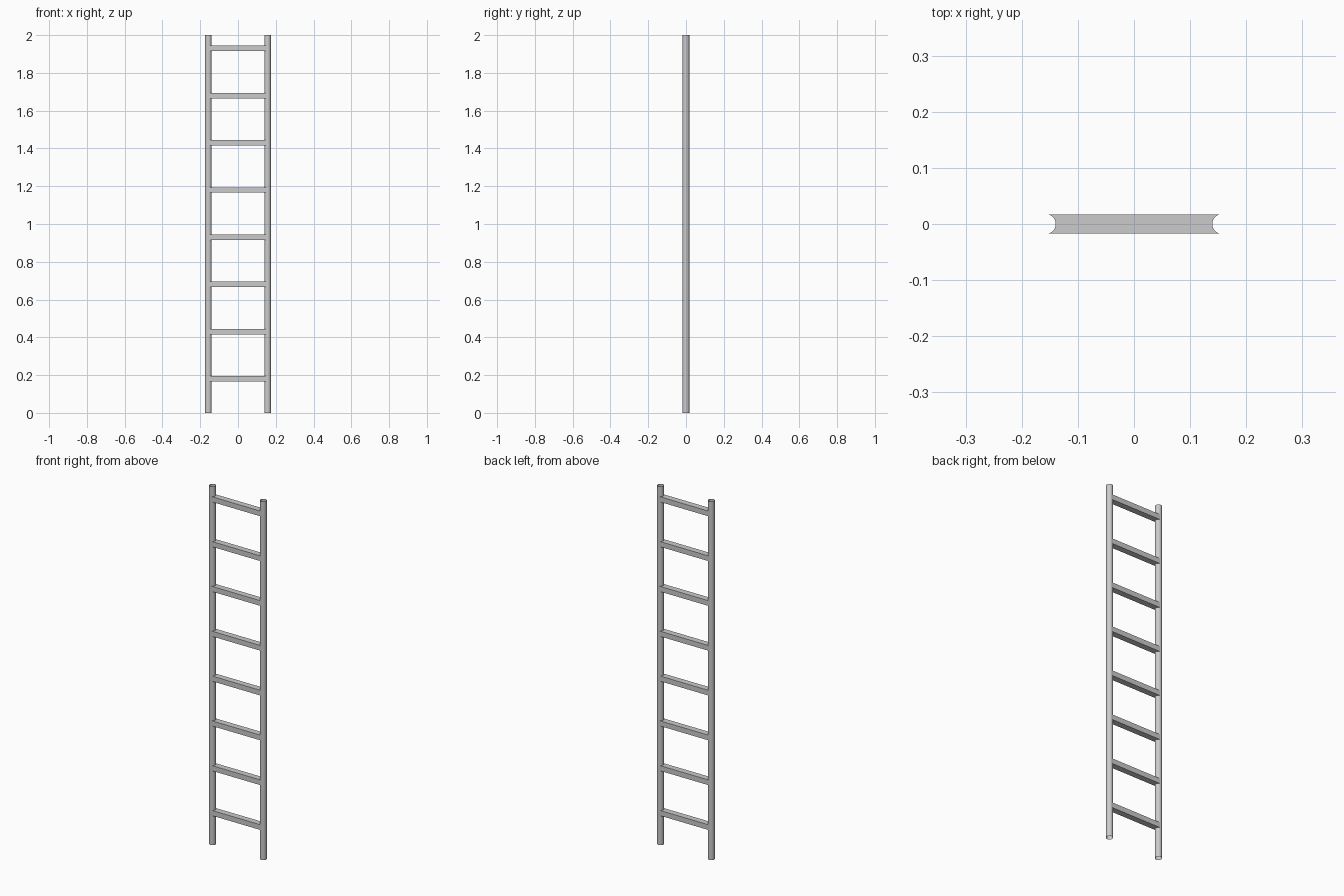
import bpy, bmesh
from math import pi, cos, sin, radians

if "Cube" in bpy.data.objects:
    bpy.data.objects.remove(bpy.data.objects["Cube"])

RAIL_X, RAIL_R, HEIGHT = 0.157, 0.0175, 2.0
RUNG_H, RUNG_HALF_ANGLE = 0.029, radians(78)


def finish(name, bm):
    me = bpy.data.meshes.new(name)
    bm.to_mesh(me)
    bm.free()
    ob = bpy.data.objects.new(name, me)
    bpy.context.collection.objects.link(ob)
    bpy.ops.object.select_all(action='DESELECT')
    ob.select_set(True)
    bpy.context.view_layer.objects.active = ob
    bpy.ops.object.shade_smooth_by_angle(angle=radians(35))
    return ob


# Side rails: open round tubes
def rail(name, x):
    bm = bmesh.new()
    bmesh.ops.create_cone(bm, cap_ends=False, segments=32, radius1=RAIL_R,
                          radius2=RAIL_R, depth=HEIGHT)
    bmesh.ops.translate(bm, verts=bm.verts, vec=(x, 0, HEIGHT / 2))
    return finish(name, bm)


# Rungs: flat bars whose ends are scooped to fit around the rails
def rung(name, z):
    n = 12
    arc = [pi - RUNG_HALF_ANGLE + 2 * RUNG_HALF_ANGLE * i / n for i in range(n + 1)]
    right = [(RAIL_X + RAIL_R * cos(a), RAIL_R * sin(a)) for a in arc]
    bm = bmesh.new()
    rows = []
    for x, y in right:
        rows.append([bm.verts.new((sx * x, y, z + dz))
                     for sx, dz in ((-1, -1), (1, -1), (1, 1), (-1, 1))
                     for dz in (dz * RUNG_H / 2,)])
    for a, b in zip(rows, rows[1:]):
        bm.faces.new((a[0], a[1], b[1], b[0]))
        bm.faces.new((a[3], a[2], b[2], b[3]))
    bm.faces.new(rows[0])
    bm.faces.new(rows[-1])
    bmesh.ops.recalc_face_normals(bm, faces=bm.faces)
    return finish(name, bm)


rail("left_rail", -RAIL_X)
rail("right_rail", RAIL_X)
for i in range(8):
    rung(f"rung_{i + 1}", 0.18 + 0.25 * i)
